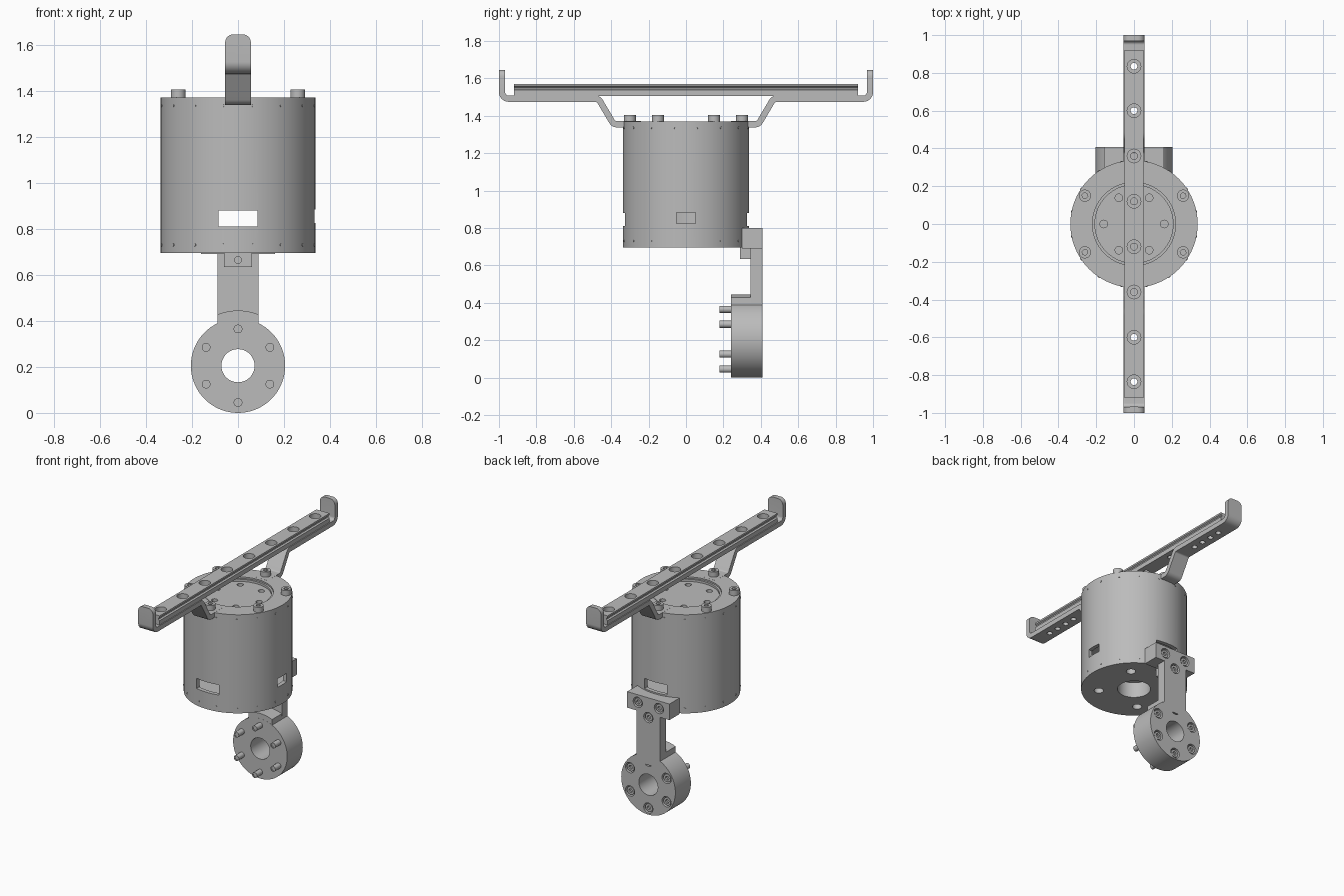
import bpy, bmesh, math
from mathutils import Vector

if "Cube" in bpy.data.objects:
    bpy.data.objects.remove(bpy.data.objects["Cube"])

steel = bpy.data.materials.new("satin grey")
steel.diffuse_color = (0.5, 0.5, 0.5, 1)
steel.use_nodes = True
steel.node_tree.nodes["Principled BSDF"].inputs["Base Color"].default_value = steel.diffuse_color


def make(name, bm):
    bmesh.ops.recalc_face_normals(bm, faces=bm.faces)
    me = bpy.data.meshes.new(name)
    bm.to_mesh(me)
    bm.free()
    me.materials.append(steel)
    ob = bpy.data.objects.new(name, me)
    bpy.context.collection.objects.link(ob)
    return ob


def extrude(name, pts, vec):
    """Closed planar outline pushed along a vector."""
    bm = bmesh.new()
    face = bm.faces.new([bm.verts.new(p) for p in pts])
    res = bmesh.ops.extrude_face_region(bm, geom=[face])
    bmesh.ops.translate(bm, vec=vec, verts=[v for v in res["geom"] if isinstance(v, bmesh.types.BMVert)])
    return make(name, bm)


def cyl(name, r, a, b, n=32):
    """Cylinder of radius r from point a to point b."""
    a, b = Vector(a), Vector(b)
    axis = (b - a).normalized()
    u = axis.orthogonal().normalized()
    w = axis.cross(u)
    ang = [2 * math.pi * i / n for i in range(n)]
    return extrude(name, [a + r * (u * math.cos(t) + w * math.sin(t)) for t in ang], b - a)


def box(name, x0, x1, y0, y1, z0, z1):
    return extrude(name, [(x0, y0, z0), (x1, y0, z0), (x1, y1, z0), (x0, y1, z0)], (0, 0, z1 - z0))


def cut(ob, cutters):
    """Subtract the cutters one after another, then delete them."""
    for c in cutters:
        m = ob.modifiers.new("cut", "BOOLEAN")
        m.operation, m.solver, m.object = "DIFFERENCE", "EXACT", c
    dg = bpy.context.evaluated_depsgraph_get()
    me = bpy.data.meshes.new_from_object(ob.evaluated_get(dg))
    ob.modifiers.clear()
    ob.data = me
    for c in cutters:
        bpy.data.objects.remove(c)
    return ob


def polar(r, deg):
    return r * math.cos(math.radians(deg)), r * math.sin(math.radians(deg))


def rounded(path, radii):
    """2D path with its inner corners filleted."""
    p = [Vector(q) for q in path]
    out = [p[0]]
    for i, r in enumerate(radii, 1):
        d0, d1 = (p[i - 1] - p[i]).normalized(), (p[i + 1] - p[i]).normalized()
        half = d0.angle(d1) / 2
        a, b = p[i] + d0 * r / math.tan(half), p[i] + d1 * r / math.tan(half)
        c = p[i] + (d0 + d1).normalized() * r / math.sin(half)
        for k in range(7):
            v = (a - c).lerp(b - c, k / 6).normalized() * r
            out.append(c + v)
    return out + [p[-1]]


# Drum housing: bore, inner cavity, windows, top recess and screw holes
cutters = [
    cyl("c", 0.105, (0, 0, 0.6), (0, 0, 0.85), 48),
    cyl("c", 0.31, (0, 0, 0.803), (0, 0, 0.90), 64),
    box("c", -0.085, 0.085, -0.5, 0.5, 0.81, 0.88),
    box("c", 0.2, 0.5, -0.05, 0.05, 0.825, 0.883),
    cyl("c", 0.22, (0, 0, 1.36), (0, 0, 1.5), 64),
    cyl("c", 0.207, (0, 0, 1.345), (0, 0, 1.5), 64),
]
for k in range(6):
    x, y = polar(0.16, 60 * k)
    cutters.append(cyl("c", 0.02, (x, y, 1.3), (x, y, 1.5), 24))
for k in range(4):
    x, y = polar(0.225, 45 + 90 * k)
    cutters.append(cyl("c", 0.03, (x, y, 0.6), (x, y, 0.74), 24))
cut(cyl("drum_housing", 0.337, (0, 0, 0.695), (0, 0, 1.37), 96), cutters)

# Tiny rim rivets
for z in (0.73, 1.335):
    for k in range(16):
        x, y = polar(0.33, 11.25 + 22.5 * k)
        cyl("rim_rivet", 0.006, (x, y, z), (x * 1.03, y * 1.03, z), 8)

# Socket-head screws on the top rim
for k in range(6):
    x, y = polar(0.3, 30 + 60 * k)
    cut(cyl("rim_screw", 0.032, (x, y, 1.36), (x, y, 1.405)),
        [cyl("c", 0.016, (x, y, 1.385), (x, y, 1.5), 6)])

# Bent strap arms, front and back
HOLES = (0.6, 0.678, 0.757, 0.835)
for s in (-1, 1):
    path = rounded([(0.984, 1.645), (0.984, 1.491), (0.468, 1.491), (0.387, 1.354), (0.24, 1.354)],
                   [0.035, 0.03, 0.03])
    left, right = [], []
    for i, p in enumerate(path):
        d0 = (p - path[max(i - 1, 0)]).normalized()
        d1 = (path[min(i + 1, len(path) - 1)] - p).normalized()
        t = (d0 + d1).normalized()
        n = Vector((-t.y, t.x)) * 0.0165
        left.append(p + n)
        right.append(p - n)
    strap = extrude("strap_arm", [(-0.056, s * q.x, q.y) for q in left + right[::-1]], (0.112, 0, 0))
    bm = bmesh.new()
    bm.from_mesh(strap.data)
    tips = [e for e in bm.edges if all(v.co.z > 1.64 for v in e.verts)
            and abs(e.verts[0].co.x - e.verts[1].co.x) < 1e-4]
    bmesh.ops.bevel(bm, geom=tips, offset=0.035, segments=6, profile=0.5, affect="EDGES")
    bm.to_mesh(strap.data)
    bm.free()
    cut(strap, [cyl("c", 0.018, (0, s * y, 1.4), (0, s * y, 1.56), 24) for y in HOLES])

# Grooved slide rail with counterbored holes
side = [(0.05, 1.506), (0.05, 1.537), (0.04, 1.543), (0.04, 1.552), (0.05, 1.558), (0.05, 1.57)]
outline = side + [(-x, z) for x, z in side[::-1]]
rail = extrude("slide_rail", [(x, -0.92, z) for x, z in outline], (0, 1.84, 0))
cutters = []
for y in (0.12, 0.36, 0.6, 0.835):
    for s in (-1, 1):
        cutters += [cyl("c", 0.018, (0, s * y, 1.4), (0, s * y, 1.7), 24),
                    cyl("c", 0.036, (0, s * y, 1.535), (0, s * y, 1.7), 32)]
cut(rail, cutters)


def recessed_bolt(x, z, y):
    """Socket bolt head sunk in a back face at depth y."""
    cut(cyl("sunk_bolt", 0.027, (x, y - 0.04, z), (x, y - 0.006, z), 24),
        [cyl("c", 0.014, (x, y - 0.02, z), (x, y + 0.1, z), 6)])
    return cyl("c", 0.035, (x, y - 0.035, z), (x, y + 0.1, z), 24)


# Hanging arm with mounting block at its head
BACK = 0.408
head = [(-0.09, 0.34), (0.09, 0.34), (0.09, 0.69), (0.16, 0.69), (0.16, 0.80),
        (-0.16, 0.80), (-0.16, 0.69), (-0.09, 0.69)]
arm = extrude("hanging_arm", [(x, 0.345, z) for x, z in head], (0, BACK - 0.345, 0))
cut(arm, [recessed_bolt(x, z, BACK) for x, z in ((-0.08, 0.748), (0.08, 0.748), (0, 0.665))])
box("mount_block", -0.16, 0.16, 0.30, 0.346, 0.69, 0.80)
cut(box("mount_tab", -0.06, 0.06, 0.29, 0.346, 0.635, 0.70),
    [cyl("c", 0.015, (0, 0.2, 0.665), (0, 0.32, 0.665), 20)])

# Ring flange with a curved shoulder under the arm
RZ = 0.205
bolts = [(polar(0.16, 30 + 60 * k)[0], RZ + polar(0.16, 30 + 60 * k)[1]) for k in range(6)]
ring = cyl("ring_flange", 0.205, (0, 0.24, RZ), (0, BACK, RZ), 72)
cut(ring, [cyl("c", 0.072, (0, 0, RZ), (0, 0.6, RZ), 48)] + [recessed_bolt(x, z, BACK) for x, z in bolts])
arc = [polar(0.24, 68 + 44 * k / 10) for k in range(11)]
extrude("arm_shoulder", [(0.09, 0.2405, 0.385)] + [(x, 0.2405, RZ + z) for x, z in arc]
        + [(-0.09, 0.2405, 0.385)], (0, 0.12, 0))

# Bolt tips out of the flange front
for x, z in bolts:
    cut(cyl("bolt_tip", 0.019, (x, 0.18, z), (x, 0.26, z), 20),
        [cyl("c", 0.012, (x, 0.1, z), (x, 0.184, z), 16)])

# Smooth curved walls, keep edges crisp
for ob in bpy.data.objects:
    ob.select_set(True)
bpy.context.view_layer.objects.active = ring
bpy.ops.object.shade_smooth_by_angle(angle=math.radians(30))
